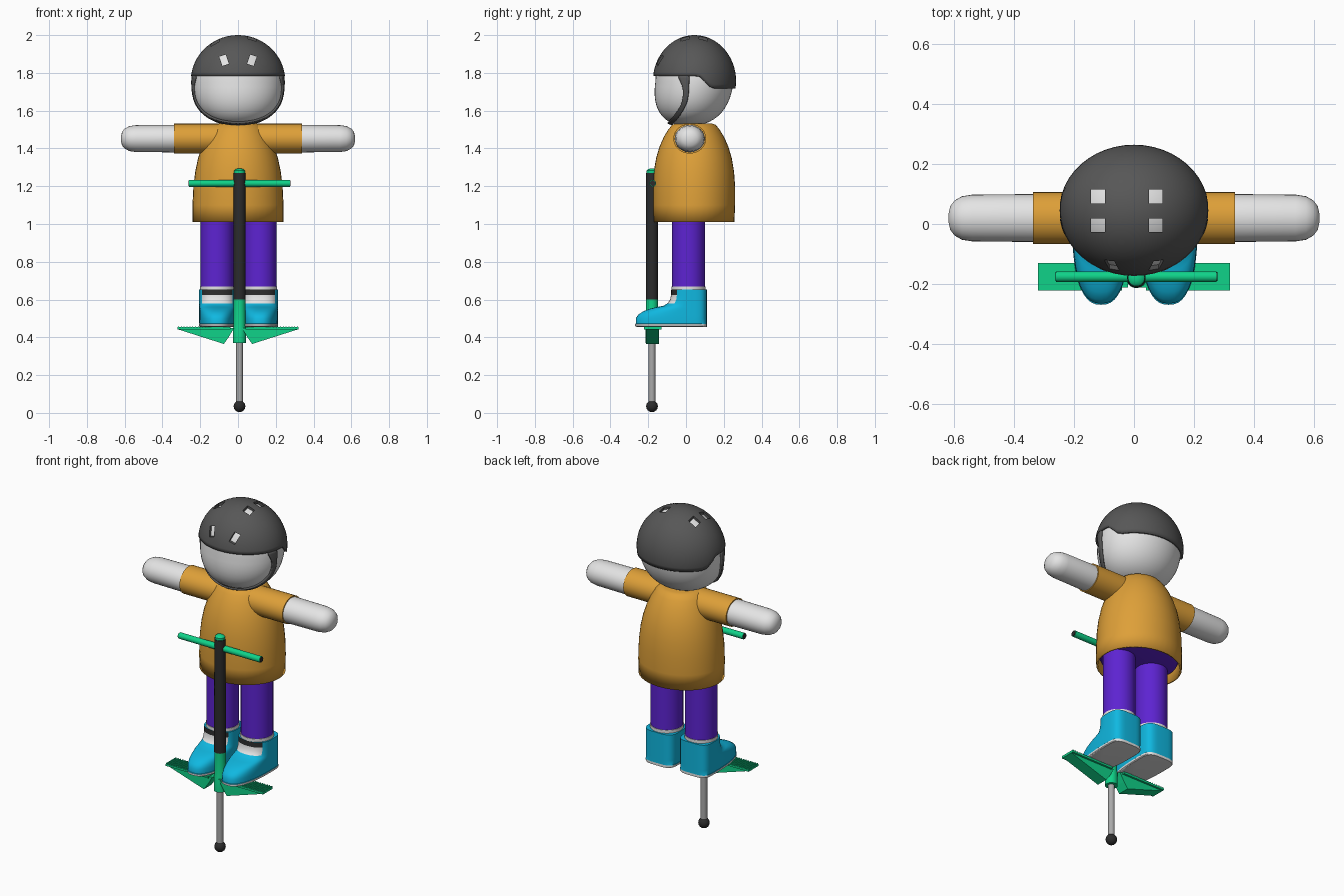
import bpy, bmesh, math
from mathutils import Matrix, Vector

if "Cube" in bpy.data.objects:
    bpy.data.objects.remove(bpy.data.objects["Cube"])


def material(name, r, g, b):
    m = bpy.data.materials.new(name)
    m.diffuse_color = (r, g, b, 1)
    m.use_nodes = True
    m.node_tree.nodes["Principled BSDF"].inputs["Base Color"].default_value = m.diffuse_color
    return m


WHITE = material("white", 0.78, 0.78, 0.78)
GREY = material("helmet grey", 0.095, 0.095, 0.095)
ORANGE = material("orange", 0.73, 0.35, 0.04)
PURPLE = material("purple", 0.11, 0.017, 0.64)
BLUE = material("blue", 0.005, 0.48, 0.75)
GREEN = material("green", 0.005, 0.65, 0.25)
BLACK = material("black", 0.025, 0.025, 0.025)
METAL = material("metal", 0.40, 0.40, 0.40)


def finish(name, bm, mats, smooth=True):
    bmesh.ops.recalc_face_normals(bm, faces=bm.faces)
    me = bpy.data.meshes.new(name)
    bm.to_mesh(me)
    bm.free()
    ob = bpy.data.objects.new(name, me)
    bpy.context.collection.objects.link(ob)
    for m in mats:
        me.materials.append(m)
    if smooth:
        bpy.ops.object.select_all(action='DESELECT')
        ob.select_set(True)
        bpy.context.view_layer.objects.active = ob
        bpy.ops.object.shade_smooth_by_angle(angle=math.radians(38))
    return ob


def ring(cx, cy, z, rx, ry, n=40):
    return [(cx + rx * math.cos(2 * math.pi * i / n),
             cy + ry * math.sin(2 * math.pi * i / n), z) for i in range(n)]


def loft(name, rings, mats, caps=(True, True), rule=None, matrix=None):
    bm = bmesh.new()
    vs = [[bm.verts.new(p) for p in r] for r in rings]
    n = len(rings[0])
    for a, b in zip(vs, vs[1:]):
        for j in range(n):
            k = (j + 1) % n
            bm.faces.new((a[j], a[k], b[k], b[j]))
    if caps[0]:
        bm.faces.new(vs[0][::-1])
    if caps[1]:
        bm.faces.new(vs[-1])
    if rule:
        for f in bm.faces:
            f.material_index = rule(f.calc_center_median())
    if matrix:
        bm.transform(matrix)
    return finish(name, bm, mats)


def tube(name, x, y, profile, mat, n=24, matrix=None, squash=1.0):
    return loft(name, [ring(x, y, z, r, r * squash, n) for z, r in profile],
                [mat], matrix=matrix)


def apply_modifiers(ob):
    bpy.context.view_layer.objects.active = ob
    for m in list(ob.modifiers):
        bpy.ops.object.modifier_apply(modifier=m.name)


def box(bm, size, loc, rot=None):
    m = Matrix.Translation(loc) @ (rot or Matrix()) @ Matrix.Diagonal((*size, 1))
    bmesh.ops.create_cube(bm, size=1, matrix=m)


# Head: round above, boxier towards the chin
rings = []
for i in range(25):
    t = -math.pi / 2 + 0.03 + (math.pi - 0.06) * i / 24
    s = math.sin(t)
    e = 2.4 if s < 0 else 2.0
    r = (1 - abs(s) ** e) ** (1 / e)
    z = 1.755 + s * (0.235 if s < 0 else 0.227)
    rings.append(ring(0, 0.045 + 0.03 * min(0, s), z, 0.238 * r, 0.207 * r, 48))
head = loft("head", rings, [WHITE])

# Helmet shell with a rim that drops at the back
rings = []
for i in range(19):
    row = []
    for j in range(48):
        a = 2 * math.pi * j / 48
        u = min(1, max(0, (0.22 * math.sin(a) - 0.015) / 0.09))
        rim = 1.785 - 0.068 * u * u * (3 - 2 * u)
        phi = math.acos((rim - 1.757) / 0.243) * (1 - i / 18 * 0.98)
        row.append((0.25 * math.sin(phi) * math.cos(a),
                    0.045 + 0.22 * math.sin(phi) * math.sin(a),
                    1.757 + 0.243 * math.cos(phi)))
    rings.append(row)
helmet = loft("helmet", rings, [GREY], caps=(False, True))
solid = helmet.modifiers.new("shell", 'SOLIDIFY')
solid.thickness = 0.013
solid.offset = -1

# Vent holes cut through the shell
bm = bmesh.new()
for x in (-0.12, 0.073):
    for y in (0.092, -0.004):
        box(bm, (0.046, 0.046, 0.16), (x, y, 2.0))
for s in (-1, 1):
    box(bm, (0.036, 0.16, 0.052), (s * 0.074, -0.15, 1.867),
        Matrix.Rotation(s * 0.33, 4, 'Y'))
cutter = finish("vent_cutter", bm, [GREY], smooth=False)
cutter.hide_render = True
cut = helmet.modifiers.new("vents", 'BOOLEAN')
cut.operation = 'DIFFERENCE'
cut.solver = 'EXACT'
cut.object = cutter
apply_modifiers(helmet)
bpy.data.objects.remove(cutter)

# Chin strap: ribbon wrapped on the head, mirrored
path = [(0.25, -0.02, 1.79, 0.085), (0.25, -0.01, 1.755, 0.05), (0.25, 0.0, 1.71, 0.03),
        (0.24, -0.003, 1.66, 0.03), (0.22, -0.02, 1.615, 0.03), (0.18, -0.045, 1.575, 0.03),
        (0.13, -0.07, 1.545, 0.03), (0.07, -0.085, 1.53, 0.03), (0.0, -0.09, 1.525, 0.03)]
bm = bmesh.new()
rows = [[bm.verts.new((x, y + w * k, z)) for k in (-0.5, 0, 0.5)] for x, y, z, w in path]
for a, b in zip(rows, rows[1:]):
    for k in (0, 1):
        bm.faces.new((a[k], a[k + 1], b[k + 1], b[k]))
strap = finish("chin_strap", bm, [GREY])
strap.modifiers.new("mirror", 'MIRROR')
sub = strap.modifiers.new("smooth", 'SUBSURF')
sub.levels = sub.render_levels = 1
wrap = strap.modifiers.new("wrap", 'SHRINKWRAP')
wrap.target = head
wrap.wrap_mode = 'OUTSIDE_SURFACE'
wrap.offset = 0.007
sol = strap.modifiers.new("thickness", 'SOLIDIFY')
sol.thickness = 0.01
sol.offset = 0
apply_modifiers(strap)

# Shirt: open at the hem
shape = [(1.01, 0.241, 0.214), (1.10, 0.241, 0.218), (1.20, 0.236, 0.218), (1.28, 0.226, 0.212),
         (1.35, 0.211, 0.20), (1.41, 0.191, 0.182), (1.46, 0.168, 0.16), (1.50, 0.145, 0.136),
         (1.525, 0.122, 0.115), (1.532, 0.10, 0.095)]
shirt = loft("shirt", [ring(0, 0.042, z, a, b) for z, a, b in shape], [ORANGE],
             caps=(False, True))
sol = shirt.modifiers.new("cloth", 'SOLIDIFY')
sol.thickness = 0.01
sol.offset = -1
apply_modifiers(shirt)

# Hips closing the shirt from inside
loft("hips", [ring(0, 0.042, z, r, r * 0.9) for z, r in
              ((1.04, 0.17), (1.05, 0.215), (1.08, 0.23), (1.12, 0.228))], [PURPLE])


def boot_ring(cx, z, front, half, back=0.11, n=48):
    # round toe in front, squared heel behind
    pts = []
    for i in range(n):
        a = 2 * math.pi * i / n
        c, s = math.cos(a), math.sin(a)
        p = 0.5 if s > 0 else 0.8
        x = math.copysign(abs(c) ** p, c) * half
        y = math.copysign(abs(s) ** p, s)
        pts.append((cx + x, 0.015 + y * (back - 0.015 if s > 0 else 0.015 - front), z))
    return pts


BOOT = [(0.456, -0.262, 0.092), (0.46, -0.27, 0.097), (0.471, -0.27, 0.097),
        (0.473, -0.266, 0.095), (0.50, -0.266, 0.096), (0.52, -0.253, 0.096),
        (0.537, -0.228, 0.096), (0.55, -0.195, 0.096), (0.56, -0.155, 0.096),
        (0.567, -0.12, 0.096), (0.58, -0.097, 0.096), (0.60, -0.084, 0.096),
        (0.623, -0.079, 0.096), (0.652, -0.078, 0.096)]

for s, side in ((-1, "left"), (1, "right")):
    cx = s * 0.113 + 0.003

    def boot_rule(c, cx=cx):
        if c.z < 0.472:
            return 1                                    # sole
        if 0.575 < c.z < 0.651 and c.y < 0 and abs(c.x - cx) < 0.078:
            return 2 if c.z > 0.622 else 1              # ankle strap, tongue
        return 0

    # Legs, cuffs, boots
    tube(side + "_leg", cx, 0.013, [(0.64, 0.088), (1.1, 0.088)], PURPLE, 32)
    tube(side + "_cuff", cx, 0.013, [(0.64, 0.091), (0.67, 0.091)], WHITE, 32)
    loft(side + "_boot", [boot_ring(cx, *p) for p in BOOT], [BLUE, WHITE, BLACK], rule=boot_rule)

    # Arms laid along x
    arm = Matrix.Translation((0, 0.02, 1.452)) @ Matrix.Rotation(s * math.pi / 2, 4, 'Y')
    tube(side + "_sleeve", 0, 0, [(0.08, 0.079), (0.338, 0.079)], ORANGE, 32, arm, 1.1)
    tube(side + "_hand", 0, 0, [(0.3, 0.073), (0.54, 0.071), (0.575, 0.066), (0.6, 0.053),
                                (0.614, 0.036), (0.62, 0.012)], WHITE, 32, arm, 1.1)

    # Foot pegs: wedge bracket, tread plate, ridges
    bm = bmesh.new()
    wedge = [(0.32, 0.45), (0.32, 0.443), (0.075, 0.365), (0.05, 0.40), (0.02, 0.45)]
    f = bm.faces.new([bm.verts.new((s * x, -0.213, z)) for x, z in wedge])
    ext = bmesh.ops.extrude_face_region(bm, geom=[f])
    bmesh.ops.translate(bm, vec=(0, 0.07, 0),
                        verts=[v for v in ext['geom'] if isinstance(v, bmesh.types.BMVert)])
    box(bm, (0.28, 0.092, 0.011), (s * 0.18, -0.177, 0.448))
    for i in range(18):
        box(bm, (0.006, 0.092, 0.006), (s * (0.06 + 0.015 * i), -0.177, 0.455))
    finish(side + "_peg", bm, [GREEN], smooth=False)

# Pogo stick
PX, PY = 0.008, -0.18
ball = [(0.035 - 0.031 * math.cos(t), 0.031 * math.sin(t))
        for t in [0.1 + (math.pi - 0.2) * i / 12 for i in range(13)]]
tube("foot_ball", PX, PY, ball, BLACK)
tube("lower_rod", PX, PY, [(0.04, 0.018), (0.40, 0.018)], METAL)
tube("hub", PX, PY, [(0.37, 0.034), (0.45, 0.034), (0.46, 0.031), (0.605, 0.031)], GREEN)
tube("upper_pole", PX, PY, [(0.60, 0.032), (1.27, 0.031)], BLACK)
tube("pole_cap", PX, PY, [(1.265, 0.028), (1.283, 0.028), (1.291, 0.02), (1.294, 0.006)], GREEN)
bar = Matrix.Translation((PX, PY + 0.004, 1.215)) @ Matrix.Rotation(math.pi / 2, 4, 'Y')
tube("handlebar", 0, 0, [(-0.268, 0.018), (0.268, 0.018)], GREEN, 16, bar)
tube("handlebar_ends", 0, 0, [(-0.271, 0.015), (0.271, 0.015)], BLACK, 16, bar)
